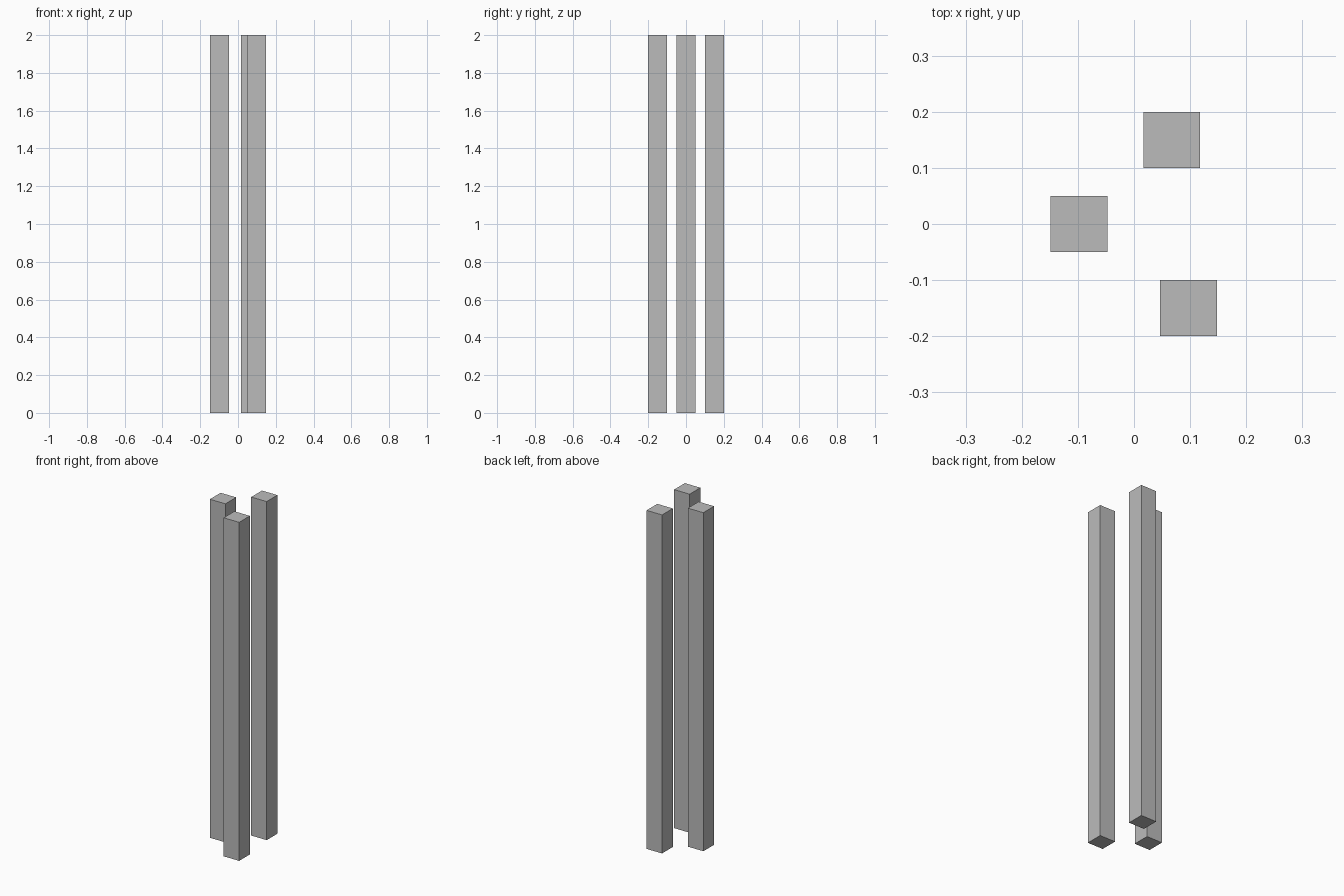
import bpy

# Remove the default cube
cube = bpy.data.objects.get("Cube")
if cube:
    bpy.data.objects.remove(cube, do_unlink=True)

HEIGHT = 2.0
WIDTH = 0.101
DEPTH = 0.1

# Plain grey for every post
grey = bpy.data.materials.new("plain_grey")
grey.use_nodes = True
colour = (0.5, 0.5, 0.5, 1.0)
grey.diffuse_color = colour
grey.node_tree.nodes["Principled BSDF"].inputs["Base Color"].default_value = colour


def add_post(name, x, y):
    """Square upright post standing on the ground."""
    bpy.ops.mesh.primitive_cube_add(size=1, location=(x, y, HEIGHT / 2))
    post = bpy.context.object
    post.name = name
    post.scale = (WIDTH, DEPTH, HEIGHT)
    bpy.ops.object.transform_apply(location=False, rotation=False, scale=True)
    post.data.materials.append(grey)


# Three separate posts
add_post("right_post", -0.098, 0.0)
add_post("back_post", 0.067, 0.15)
add_post("front_post", 0.097, -0.15)
